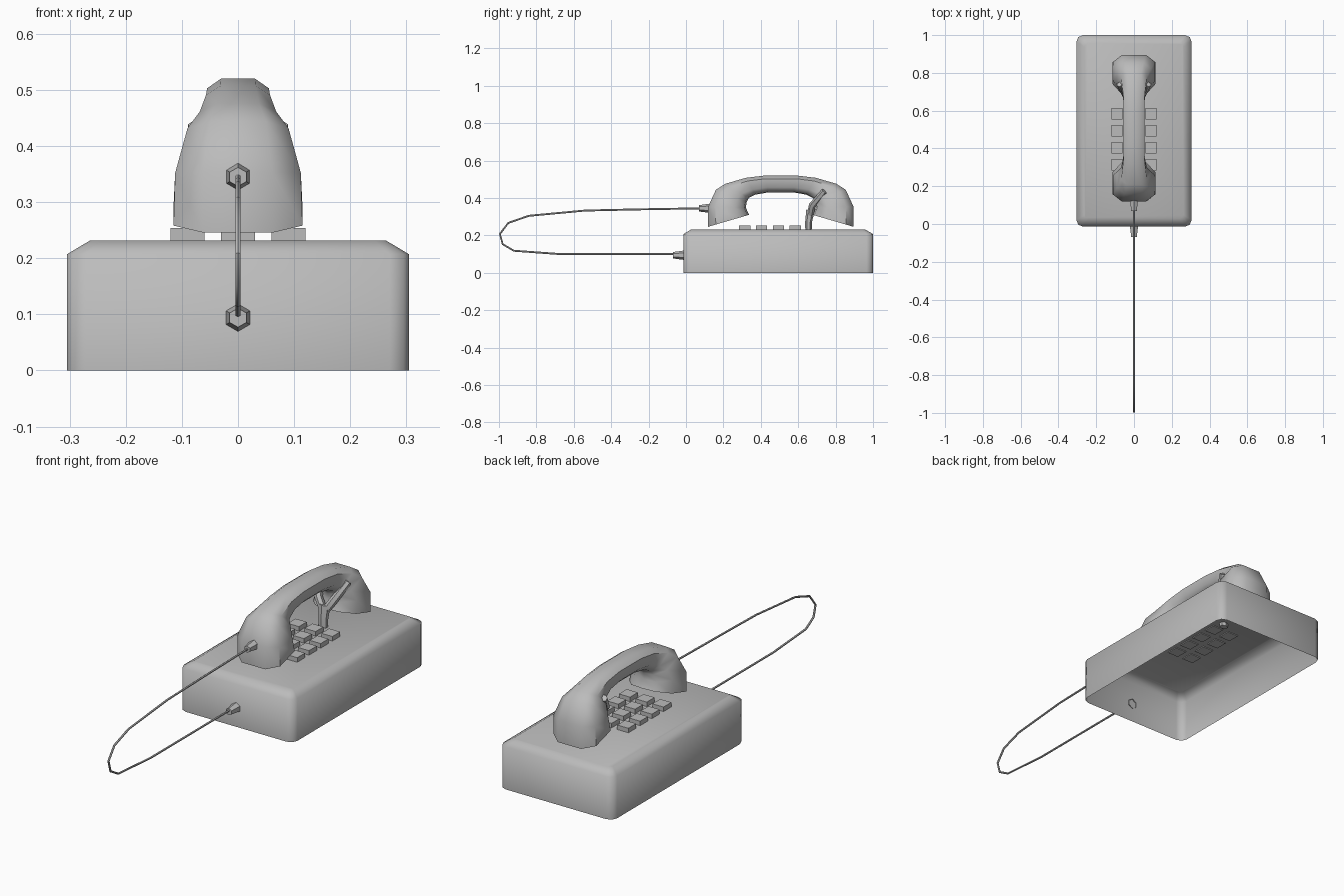
import bpy, bmesh, math
from mathutils import Vector

if "Cube" in bpy.data.objects:
    bpy.data.objects.remove(bpy.data.objects["Cube"], do_unlink=True)

GREY = (0.5, 0.5, 0.5, 1)
grey = bpy.data.materials.new("plain grey")
grey.use_nodes = True
grey.diffuse_color = GREY
grey.node_tree.nodes["Principled BSDF"].inputs["Base Color"].default_value = GREY


def finish(name, bm, angle):
    bmesh.ops.recalc_face_normals(bm, faces=bm.faces)
    mesh = bpy.data.meshes.new(name)
    bm.to_mesh(mesh)
    bm.free()
    mesh.materials.append(grey)
    if angle:
        mesh.shade_smooth()
        mesh.set_sharp_from_angle(angle=math.radians(angle))
    obj = bpy.data.objects.new(name, mesh)
    bpy.context.scene.collection.objects.link(obj)
    return obj


def loft(name, rings, start_cap=True, end_cap=True, angle=45):
    """Skin a list of equal-length point rings."""
    bm = bmesh.new()
    loops = [[bm.verts.new(p) for p in ring] for ring in rings]
    n = len(loops[0])
    for a, b in zip(loops, loops[1:]):
        for i in range(n):
            j = (i + 1) % n
            bm.faces.new((a[i], a[j], b[j], b[i]))
    if start_cap:
        bm.faces.new(loops[0])
    if end_cap:
        bm.faces.new(loops[-1])
    return finish(name, bm, angle)


def tube(name, path, radii, sides=6, flat=1, **kw):
    """Sweep a polygon along a path; flat scales it along x."""
    pts = [Vector(p) for p in path]
    rings = []
    for i, (p, r) in enumerate(zip(pts, radii)):
        t = (pts[min(i + 1, len(pts) - 1)] - pts[max(i - 1, 0)]).normalized()
        u = Vector((1, 0, 0))
        u = (u - t * t.dot(u)).normalized()
        v = t.cross(u)
        angles = [math.tau * (k + 0.5) / sides for k in range(sides)]
        rings.append([p + u * math.cos(a) * r * flat + v * math.sin(a) * r for a in angles])
    return loft(name, rings, **kw)


# Base: open-bottomed shell with rounded corners and a sloped top rim
def rounded_rect(inset, z, r=0.035, steps=2):
    hx, hy, cy = 0.305 - inset, 0.507 - inset, 0.493
    ring = []
    for k, (sx, sy) in enumerate(((1, 1), (-1, 1), (-1, -1), (1, -1))):
        for s in range(steps + 1):
            a = math.pi / 2 * (k + s / steps)
            ring.append((sx * (hx - r) + r * math.cos(a),
                         cy + sy * (hy - r) + r * math.sin(a), z))
    return ring


loft("base_shell", [rounded_rect(0, 0), rounded_rect(0, 0.207),
                    rounded_rect(0.042, 0.232, r=0.02)], start_cap=False, angle=75)

# Keypad: four rows of three keys
for row in range(4):
    for col in (-1, 0, 1):
        bm = bmesh.new()
        bmesh.ops.create_cube(bm, size=1)
        for v in bm.verts:
            v.co = (v.co.x * 0.06 + col * 0.09, v.co.y * 0.06 + 0.314 + row * 0.09,
                    v.co.z * 0.026 + 0.241)
        finish(f"key_{row + 1}_{col + 2}", bm, 0)

# Handset: outer point, inner point and half width per section, mirrored front to back
SECTIONS = [((0.118, 0.246), (0.337, 0.31), 0.115),
            ((0.118, 0.353), (0.32, 0.348), 0.112),
            ((0.16, 0.444), (0.325, 0.38), 0.09),
            ((0.21, 0.476), (0.335, 0.40), 0.068),
            ((0.32, 0.508), (0.37, 0.418), 0.057),
            ((0.42, 0.52), (0.44, 0.43), 0.055)]
OUTLINE = [(-0.55, 1), (-1, 0.62), (-1, -0.4), (-0.55, -0.92), (0, -1),
           (0.55, -0.92), (1, -0.4), (1, 0.62), (0.55, 1), (0, 1)]
rings = []
for outer, inner, w in SECTIONS:
    o, i = Vector((0, *outer)), Vector((0, *inner))
    mid, half = (o + i) / 2, (o - i) / 2
    rings.append([mid + half * b + Vector((a * w, 0, 0)) for a, b in OUTLINE])
rings += [[Vector((p.x, 1.014 - p.y, p.z)) for p in ring] for ring in reversed(rings)]
loft("handset", rings, angle=50)

# Cradle: one stem that forks into two arms holding the handset
tube("cradle_stem", [(0, 0.655, 0.215), (0, 0.655, 0.27), (0, 0.665, 0.335)],
     [0.017, 0.018, 0.022], flat=1.3)
for side, label in ((1, "left"), (-1, "right")):
    tube(f"cradle_arm_{label}",
         [(0, 0.662, 0.30), (side * 0.04, 0.675, 0.36), (side * 0.076, 0.74, 0.437)],
         [0.018, 0.019, 0.016])

# Cord and its two tapered plugs
CORD = [(0.08, 0.345), (-0.27, 0.339), (-0.54, 0.333), (-0.84, 0.305), (-0.95, 0.267),
        (-0.995, 0.208), (-0.98, 0.153), (-0.92, 0.118), (-0.67, 0.1), (-0.06, 0.1)]
tube("cord", [(0, y, z) for y, z in CORD], [0.005] * len(CORD))
for label, y, z in (("handset", 0.07, 0.345), ("base", -0.07, 0.094)):
    tube(f"{label}_plug", [(0, y, z), (0, y + 0.06, z)], [0.017, 0.025], end_cap=False)
